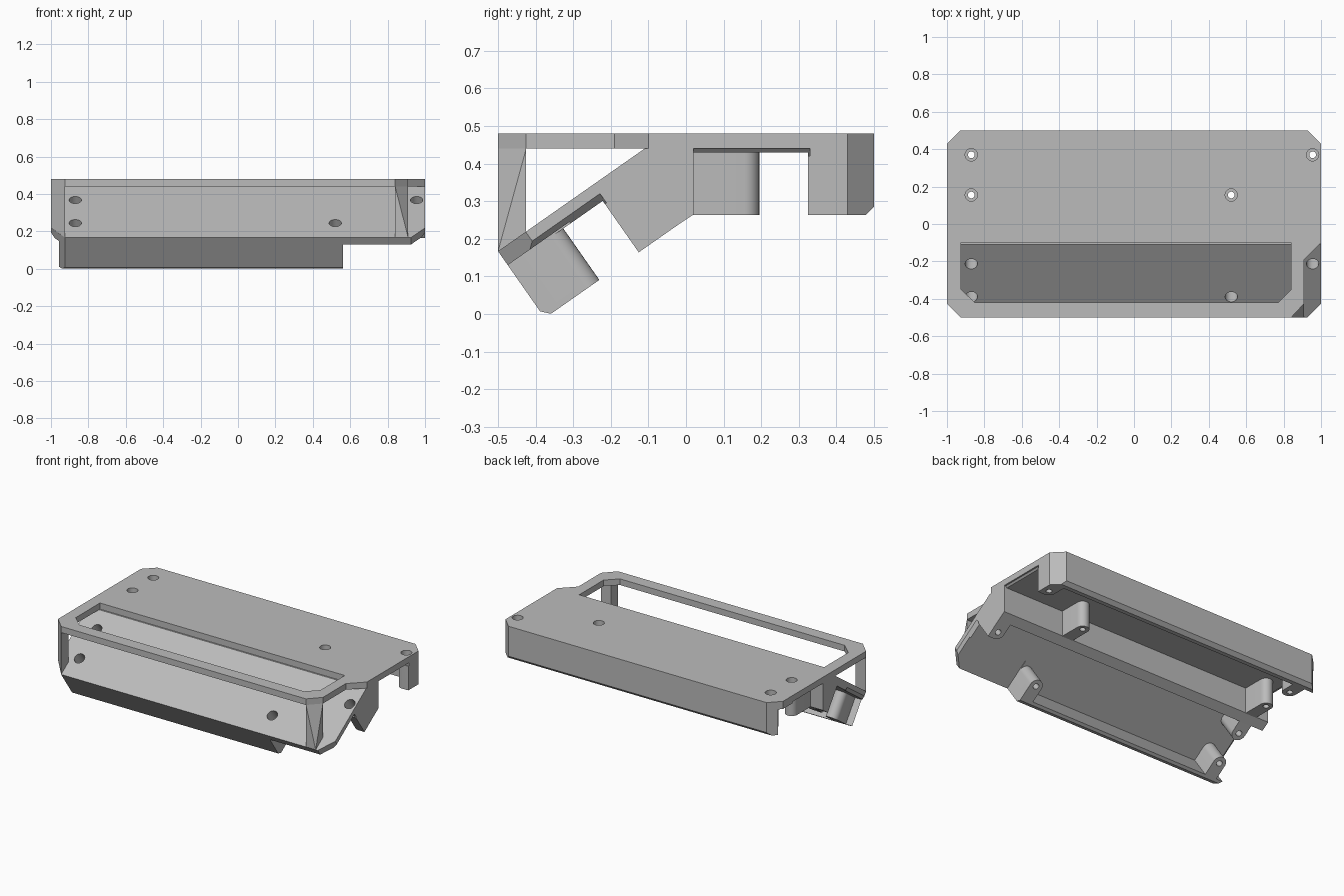
import bpy, bmesh, math
from mathutils import Matrix, Vector

if "Cube" in bpy.data.objects:
    bpy.data.objects.remove(bpy.data.objects["Cube"])

grey = bpy.data.materials.new("plain grey")
grey.use_nodes = True
grey.diffuse_color = (0.5, 0.5, 0.5, 1)
grey.node_tree.nodes["Principled BSDF"].inputs["Base Color"].default_value = grey.diffuse_color

# Working planes: the level deck top and the sloping front panel
TILT = math.radians(35)
LEVEL = Matrix.Translation((0, 0, 0.48))
SLOPE = Matrix.Translation((0, -0.5, 0.167)) @ Matrix.Rotation(TILT, 4, "X")
DEPTH = -0.217


def finish(name, bm):
    bmesh.ops.recalc_face_normals(bm, faces=bm.faces)
    mesh = bpy.data.meshes.new(name)
    bm.to_mesh(mesh)
    bm.free()
    mesh.materials.append(grey)
    obj = bpy.data.objects.new(name, mesh)
    bpy.context.collection.objects.link(obj)
    return obj


def extrude(name, corners, offset):
    bm = bmesh.new()
    face = bm.faces.new([bm.verts.new(c) for c in corners])
    out = bmesh.ops.extrude_face_region(bm, geom=[face])
    verts = [v for v in out["geom"] if isinstance(v, bmesh.types.BMVert)]
    bmesh.ops.translate(bm, verts=verts, vec=offset)
    return finish(name, bm)


def prism(name, outline, low, high, plane=LEVEL):
    """Extrude an outline along the normal of a working plane."""
    corners = [plane @ Vector((x, s, low)) for x, s in outline]
    return extrude(name, corners, plane.to_3x3() @ Vector((0, 0, high - low)))


def hull(name, points):
    bm = bmesh.new()
    for p in points:
        bm.verts.new(p)
    bmesh.ops.convex_hull(bm, input=bm.verts)
    return finish(name, bm)


def combine(target, tool, operation="DIFFERENCE", keep=False):
    mod = target.modifiers.new("combine", "BOOLEAN")
    mod.object, mod.operation, mod.solver = tool, operation, "EXACT"
    graph = bpy.context.evaluated_depsgraph_get()
    mesh = bpy.data.meshes.new_from_object(target.evaluated_get(graph))
    target.modifiers.clear()
    target.data = mesh
    if not keep:
        bpy.data.objects.remove(tool)


def circle(x, s, r, n=24):
    return [(x + r * math.cos(i * math.tau / n), s + r * math.sin(i * math.tau / n))
            for i in range(n)]


def sloped(s, t):
    return (SLOPE @ Vector((0, s, t))).yz


# Body: one cross-section holding both trays and the divider between them
section = [sloped(0, 0), (-0.11, 0.44), (0.5, 0.44), (0.5, 0.285), (0.478, 0.263),
           (0.45, 0.263), (0.45, 0.43), (0.02, 0.43), (0.02, 0.265),
           sloped(0.42, DEPTH), sloped(0.42, -0.05), sloped(0.04, -0.05),
           sloped(0.04, DEPTH), sloped(0.02, DEPTH), sloped(0, -0.195)]
body = extrude("body", [(-1, y, z) for y, z in section], (2, 0, 0))

# Screw bosses: plane, x, position, wall position, radius
bosses = [(LEVEL, -0.87, 0.37, 0.47, 0.045), (LEVEL, 0.955, 0.37, 0.47, 0.045),
          (LEVEL, -0.87, 0.155, 0.005, 0.04), (LEVEL, 0.52, 0.155, 0.005, 0.04),
          (SLOPE, -0.87, 0.35, 0.44, 0.045), (SLOPE, 0.955, 0.35, 0.44, 0.045),
          (SLOPE, -0.87, 0.135, 0.03, 0.042), (SLOPE, 0.52, 0.135, 0.03, 0.042)]
for plane, x, s, wall, r in bosses:
    d = 1 if s > wall else -1
    corner = x > 0.9
    outline = [(1, wall), (1, s + d * r)] if corner else [(x + r, wall)]
    for i in range(8 if corner else 0, 17):
        a = math.pi * i / 16
        outline.append((x + r * math.cos(a), s + d * r * math.sin(a)))
    outline.append((x - r, wall))
    combine(body, prism("boss", outline, DEPTH, -0.045, plane), "UNION")

# Front lip stops short on one side
combine(body, prism("lip_cut", [(0.562, -0.1), (1.1, -0.1), (1.1, 0.2), (0.562, 0.2)],
                    -0.3, -0.045, SLOPE))

# Clipped outer corners and tapered tray ends
for side in (-1, 1):
    rear = [(side * 0.86, 0.57), (side * 1.07, 0.36), (side * 1.07, 0.57)]
    front = [(side * 0.85, -0.09), (side * 1.075, 0.18), (side * 1.075, -0.09)]
    combine(body, prism("rear_clip", rear, -0.3, 0.05))
    combine(body, prism("front_clip", front, -0.3, 0.05, SLOPE))
    for plane, near, far in ((LEVEL, 0.02, 0.33), (SLOPE, 0.04, 0.31)):
        wedge = [plane @ Vector((side * x, s, t)) for s in (near, far)
                 for x, t in ((0.97, -0.06), (1.01, -0.02), (1.01, -0.06))]
        combine(body, hull("end_taper", wedge))

# Deck with side notch and front window
deck = prism("deck", [(-1, -0.425), (-0.925, -0.5), (0.84, -0.5), (0.91, -0.425),
                      (0.91, -0.19), (1, -0.1), (1, 0.43), (0.93, 0.5),
                      (-0.93, 0.5), (-1, 0.43)], -0.04, 0)
combine(deck, prism("window", [(-0.925, -0.1), (-0.925, -0.35), (-0.85, -0.42),
                               (0.77, -0.42), (0.84, -0.35), (0.84, -0.1)], -0.1, 0.1))

# Counterbored screw holes
for plane, x, s, wall, r in bosses:
    for radius, low in ((0.033, -0.12), (0.018, -0.3)):
        drill = prism("drill", circle(x, s, radius), low, 0.02, plane)
        if plane is LEVEL:
            combine(deck, drill, keep=True)
        combine(body, drill)


# Corner posts between the sloping panel and the deck
def rest(x, y):
    return (x, y, 0.167 + (y + 0.5) * math.tan(TILT))


left_foot = [(-1, -0.425), (-0.925, -0.5), (-0.925, -0.425)]
right_foot = [(0.84, -0.5), (0.91, -0.5), (0.91, -0.425), (0.84, -0.425)]
right_head = [(0.84, -0.5), (0.91, -0.425), (0.84, -0.425)]
posts = [hull(name, [rest(*p) for p in foot] + [(x, y, 0.44) for x, y in head])
         for name, foot, head in (("right_front_post", left_foot, left_foot),
                                  ("left_front_post", right_foot, right_head))]

# Smooth the round bosses and holes, keep edges crisp
bpy.ops.object.select_all(action="DESELECT")
for obj in [body, deck] + posts:
    obj.select_set(True)
bpy.context.view_layer.objects.active = body
bpy.ops.object.shade_smooth_by_angle(angle=math.radians(30))
